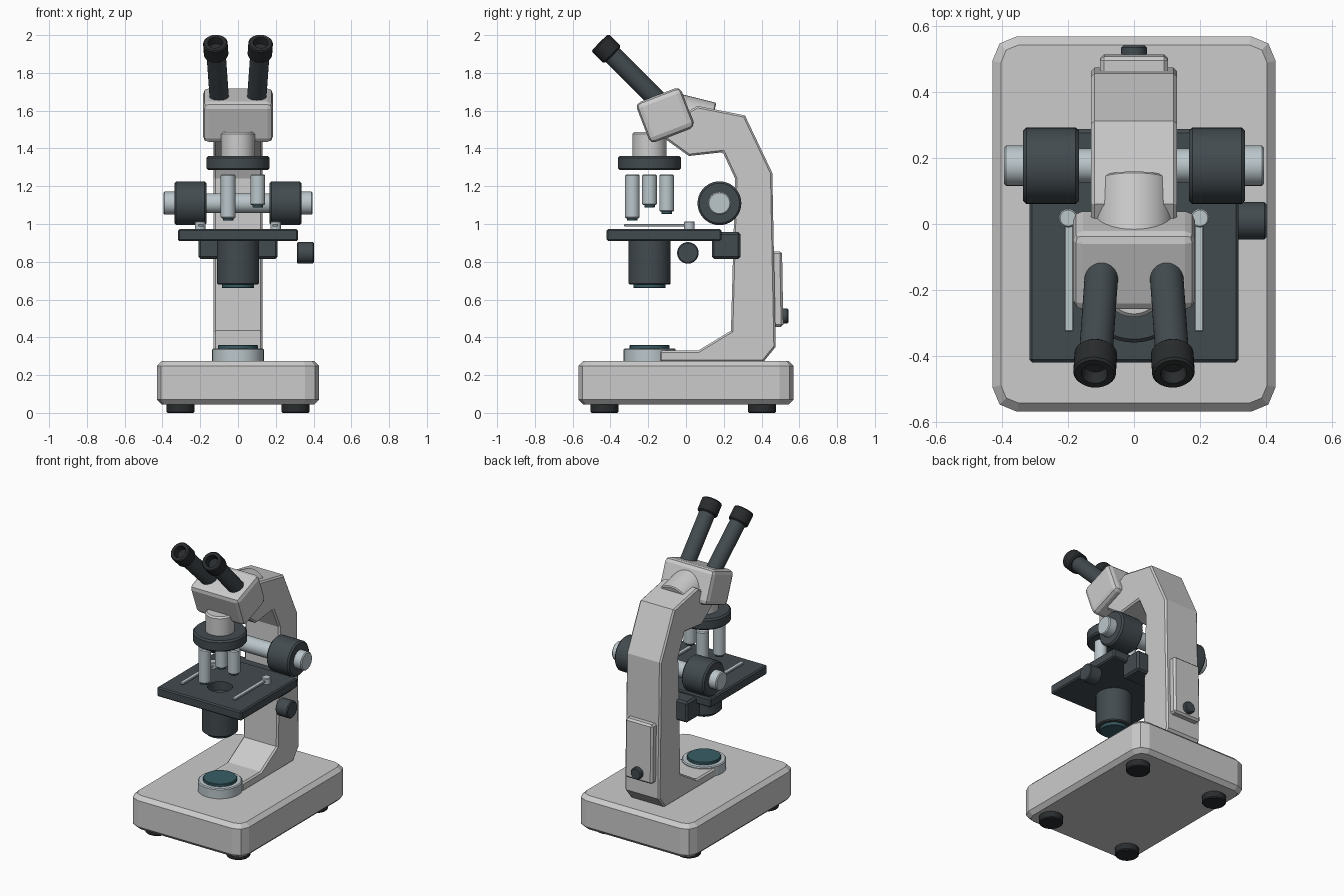
import bpy, bmesh, math
from mathutils import Vector, Matrix

if "Cube" in bpy.data.objects:
    bpy.data.objects.remove(bpy.data.objects["Cube"])


def material(name, rgb):
    m = bpy.data.materials.new(name)
    m.diffuse_color = (*rgb, 1)
    m.use_nodes = True
    m.node_tree.nodes["Principled BSDF"].inputs["Base Color"].default_value = m.diffuse_color
    return m


DARK = material("dark_slate", (0.055, 0.07, 0.078))
BLACK = material("black_rubber", (0.022, 0.025, 0.027))
METAL = material("light_metal", (0.50, 0.57, 0.60))
GLASS = material("teal_glass", (0.04, 0.11, 0.13))


def finish(name, bm, mat=None, bevel=0, segs=1, limit=50):
    bmesh.ops.recalc_face_normals(bm, faces=bm.faces)
    me = bpy.data.meshes.new(name)
    bm.to_mesh(me)
    bm.free()
    ob = bpy.data.objects.new(name, me)
    bpy.context.collection.objects.link(ob)
    if mat:
        me.materials.append(mat)
    if bevel:
        b = ob.modifiers.new("bevel", 'BEVEL')
        b.width, b.segments = bevel, segs
        b.limit_method, b.angle_limit = 'ANGLE', math.radians(limit)
    return ob


def box(name, lo, hi, mat=None, bevel=0.01, segs=1, tilt=0, corner=0):
    """Box between two corners, tilted about x; corner rounds the upright edges."""
    lo, hi = Vector(lo), Vector(hi)
    bm = bmesh.new()
    bmesh.ops.create_cube(bm, size=1, matrix=Matrix.Diagonal((*(hi - lo), 1)))
    if corner:
        up = [e for e in bm.edges if abs(e.verts[0].co.z - e.verts[1].co.z) > 1e-4]
        bmesh.ops.bevel(bm, geom=up, offset=corner, segments=2, profile=0.5, affect='EDGES')
    bm.transform(Matrix.Translation((lo + hi) / 2) @ Matrix.Rotation(math.radians(tilt), 4, 'X'))
    return finish(name, bm, mat, bevel, segs)


def lathe(name, start, direction, profile, mat=None, n=40):
    """Surface of revolution: (radius, distance) pairs along an axis, ends capped."""
    turn = Vector((0, 0, 1)).rotation_difference(Vector(direction))
    bm = bmesh.new()
    rings = []
    for r, t in profile:
        rings.append([bm.verts.new(Vector(start) + turn @ Vector(
            (r * math.cos(2 * math.pi * i / n), r * math.sin(2 * math.pi * i / n), t)))
            for i in range(n)])
    for a, b in zip(rings, rings[1:]):
        for i in range(n):
            j = (i + 1) % n
            bm.faces.new((a[i], a[j], b[j], b[i]))
    bm.faces.new(rings[0])
    bm.faces.new(rings[-1])
    ob = finish(name, bm, mat)
    ob["round"] = True
    return ob


def cyl(name, p0, p1, r, mat=None, c=0.006, n=40):
    """Cylinder between two points with small chamfers c."""
    d = Vector(p1) - Vector(p0)
    h = d.length
    return lathe(name, p0, d, [(r - c, 0), (r, c), (r, h - c), (r - c, h)], mat, n)


AY = -0.193  # optical axis position

# Base and feet
box("base", (-0.43, -0.57, 0.045), (0.43, 0.57, 0.275), bevel=0.026, corner=0.075)
for sx in (-1, 1):
    for y in (-0.432, 0.403):
        cyl("foot", (sx * 0.305, y, 0), (sx * 0.305, y, 0.06), 0.074, BLACK)

# Arm: side profile extruded across x
outline = [(0.41, 0.27), (0.475, 0.35), (0.457, 1.27), (0.312, 1.575), (0.06, 1.625),
           (-0.05, 1.56), (-0.11, 1.45), (0.015, 1.36), (0.195, 1.38), (0.26, 1.24),
           (0.238, 0.435), (0.065, 0.33), (-0.14, 0.33), (-0.14, 0.27)]
bm = bmesh.new()
face = bm.faces.new([bm.verts.new((-0.13, y, z)) for y, z in outline])
ext = bmesh.ops.extrude_face_region(bm, geom=[face])
bmesh.ops.translate(bm, vec=(0.26, 0, 0),
                    verts=[v for v in ext["geom"] if isinstance(v, bmesh.types.BMVert)])
finish("arm", bm, bevel=0.01, limit=60)

# Rear panel with its knob
box("rear_panel", (-0.103, 0.45, 0.455), (0.103, 0.512, 0.855), bevel=0.012, tilt=1)
cyl("rear_knob", (0, 0.50, 0.513), (0, 0.542, 0.513), 0.039, DARK)

# Head, collar and eyepieces
box("head", (-0.185, -0.237, 1.462), (0.185, 0.017, 1.69), bevel=0.03, segs=2, tilt=21)
cyl("head_collar", (0, -0.08, 1.578), (0, 0.132, 1.525), 0.12)
for sx in (-1, 1):
    low, top = Vector((sx * 0.098, -0.145, 1.65)), Vector((sx * 0.12, -0.455, 1.96))
    axis = (top - low).normalized()
    cyl("eyepiece_tube", low, top - axis * 0.06, 0.051, DARK)
    lathe("eyepiece_cup", top - axis * 0.092, axis,
          [(0.058, 0), (0.065, 0.008), (0.065, 0.085), (0.059, 0.092), (0.04, 0.092),
           (0.034, 0.05)], BLACK)

# Nosepiece and three objectives
cyl("nosepiece_mount", (0, AY, 1.35), (0, AY, 1.487), 0.09, c=0.01)
cyl("nosepiece", (0, AY, 1.285), (0, AY, 1.36), 0.167, DARK, c=0.01)
for ang, z in ((0, 1.10), (120, 1.065), (240, 1.03)):
    x = 0.105 * math.cos(math.radians(ang))
    y = AY + 0.105 * math.sin(math.radians(ang))
    cyl("objective", (x, y, z), (x, y, 1.262), 0.039, METAL)
    cyl("objective_tip", (x, y, z - 0.012), (x, y, z + 0.01), 0.028, GLASS, c=0.002)

# Stage with a round opening
stage = box("stage", (-0.318, -0.42, 0.91), (0.318, 0.187, 0.973), DARK, bevel=0.008)
cutter = cyl("stage_hole_cutter", (0, AY, 0.88), (0, AY, 1.0), 0.077, c=0)
cutter.hide_render = True
cutter.hide_set(True)
cut = stage.modifiers.new("hole", 'BOOLEAN')
cut.operation, cut.object, cut.solver = 'DIFFERENCE', cutter, 'EXACT'
box("stage_bracket", (-0.21, 0.137, 0.815), (0.21, 0.288, 0.957), DARK, bevel=0.012)
cyl("stage_knob", (0.312, 0.01, 0.847), (0.402, 0.01, 0.847), 0.057, DARK)
for sx in (-1, 1):
    box("slide_clip", (sx * 0.197 - 0.014, -0.327, 0.986), (sx * 0.197 + 0.014, 0.02, 1.0),
        METAL, bevel=0.003)
    cyl("clip_screw", (sx * 0.2, 0.018, 0.97), (sx * 0.2, 0.018, 1.014), 0.028, METAL, c=0.004)

# Condenser under the stage
cyl("condenser", (0, AY, 0.68), (0, AY, 0.915), 0.112, DARK)
cyl("condenser_lens", (0, AY, 0.66), (0, AY, 0.69), 0.085, GLASS, c=0.003)

# Focus shaft and knobs
cyl("focus_shaft", (-0.2, 0.177, 1.11), (0.2, 0.177, 1.11), 0.052, METAL)
for sx in (-1, 1):
    cyl("coarse_knob", (sx * 0.167, 0.177, 1.11), (sx * 0.337, 0.177, 1.11), 0.116, DARK, c=0.01)
    cyl("fine_knob", (sx * 0.32, 0.177, 1.11), (sx * 0.394, 0.177, 1.11), 0.061, METAL)

# Lamp on the base
cyl("lamp_housing", (0, AY, 0.265), (0, AY, 0.342), 0.137, METAL)
cyl("lamp_lens", (0, AY, 0.33), (0, AY, 0.36), 0.105, GLASS, c=0.004)

# Smooth the round parts, keeping their edges sharp
rounds = [o for o in bpy.context.collection.objects if o.get("round") and o != cutter]
bpy.ops.object.select_all(action='DESELECT')
for o in rounds:
    o.select_set(True)
bpy.context.view_layer.objects.active = rounds[0]
bpy.ops.object.shade_smooth_by_angle(angle=math.radians(30))
